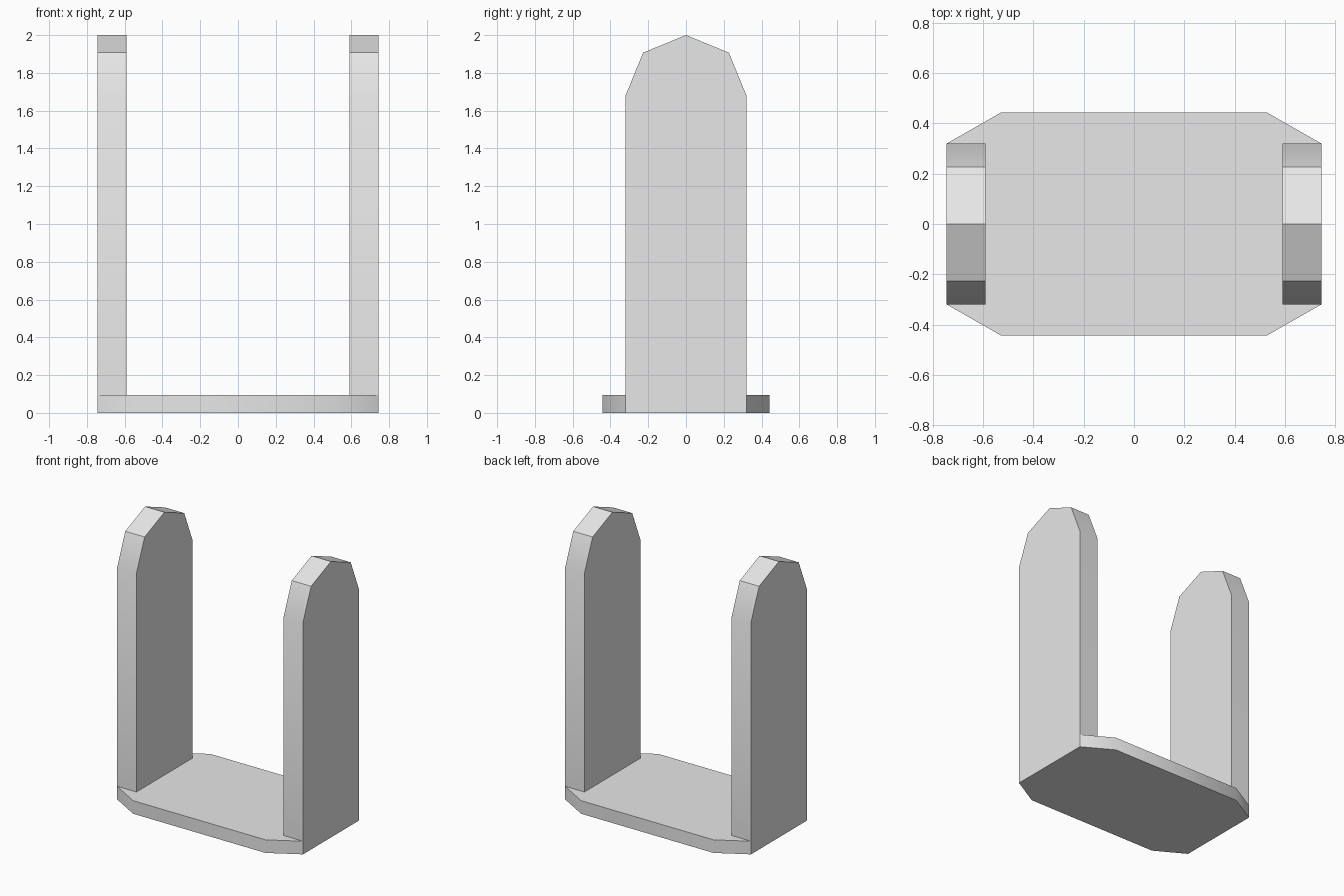
import bpy
import bmesh
import math
from mathutils import Vector

cube = bpy.data.objects.get("Cube")
if cube:
    bpy.data.objects.remove(cube, do_unlink=True)

# Single light grey finish
grey = bpy.data.materials.new("light_grey")
grey.use_nodes = True
colour = (0.8, 0.8, 0.8, 1.0)
grey.diffuse_color = colour
grey.node_tree.nodes["Principled BSDF"].inputs["Base Color"].default_value = colour

HALF_LENGTH = 0.745
INNER = 0.59
HALF_WIDTH = 0.32
BASE_TOP = 0.095


def prism(name, outline, sweep):
    """Extrude a closed outline of 3D points along a vector."""
    bm = bmesh.new()
    face = bm.faces.new([bm.verts.new(p) for p in outline])
    result = bmesh.ops.extrude_face_region(bm, geom=[face], use_keep_orig=True)
    moved = [v for v in result["geom"] if isinstance(v, bmesh.types.BMVert)]
    bmesh.ops.translate(bm, verts=moved, vec=Vector(sweep))
    bmesh.ops.recalc_face_normals(bm, faces=bm.faces)
    mesh = bpy.data.meshes.new(name)
    bm.to_mesh(mesh)
    bm.free()
    mesh.materials.append(grey)
    obj = bpy.data.objects.new(name, mesh)
    bpy.context.collection.objects.link(obj)
    bpy.ops.object.select_all(action="DESELECT")
    obj.select_set(True)
    bpy.context.view_layer.objects.active = obj
    bpy.ops.object.shade_smooth_by_angle(angle=math.radians(35))
    return obj


# Base plate with clipped corners
corner = [(HALF_LENGTH, HALF_WIDTH), (0.53, 0.443)]
half = corner + [(-x, y) for x, y in reversed(corner)]
plan = half + [(-x, -y) for x, y in half]
prism("base_plate", [(x, y, 0) for x, y in plan], (0, 0, BASE_TOP))

# Two upright cheeks with faceted rounded tops
side = [(HALF_WIDTH, BASE_TOP), (HALF_WIDTH, 1.68), (0.227, 1.907)]
profile = side + [(0, 2)] + [(-y, z) for y, z in reversed(side)]
for name, sign in (("left_upright", 1), ("right_upright", -1)):
    prism(name, [(sign * INNER, y, z) for y, z in profile],
          (sign * (HALF_LENGTH - INNER), 0, 0))
